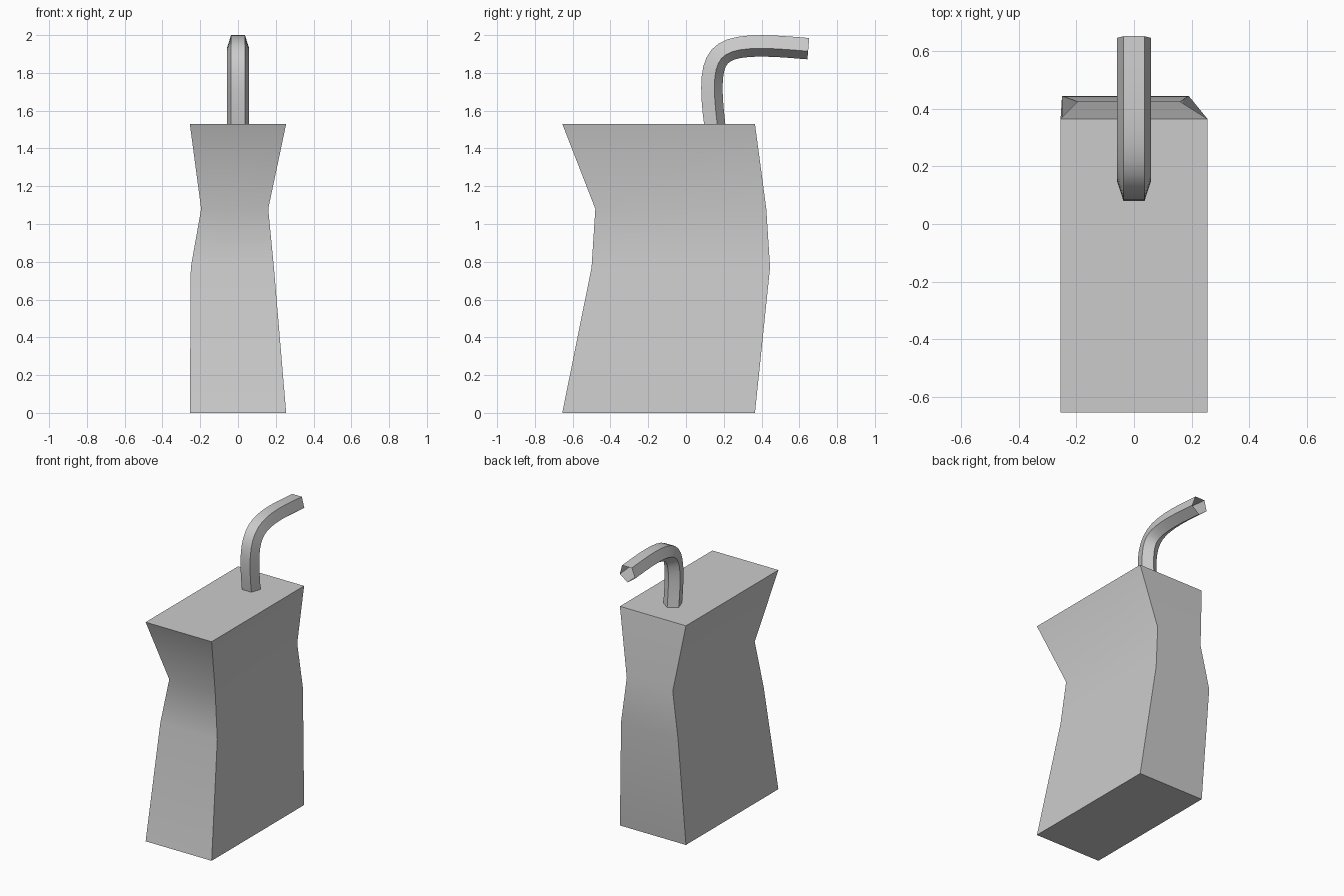
import bpy, bmesh, math
from mathutils import Vector
from mathutils.geometry import interpolate_bezier

if "Cube" in bpy.data.objects:
    bpy.data.objects.remove(bpy.data.objects["Cube"])


def loft(name, rings, cap):
    """Skin a list of closed rings; optionally cap both ends."""
    bm = bmesh.new()
    loops = [[bm.verts.new(p) for p in ring] for ring in rings]
    for a, b in zip(loops, loops[1:]):
        n = len(a)
        for i in range(n):
            j = (i + 1) % n
            bm.faces.new((a[i], a[j], b[j], b[i]))
    if cap:
        bm.faces.new(loops[0][::-1])
        bm.faces.new(loops[-1])
    mesh = bpy.data.meshes.new(name)
    bm.to_mesh(mesh)
    bm.free()
    obj = bpy.data.objects.new(name, mesh)
    bpy.context.collection.objects.link(obj)
    bpy.ops.object.select_all(action='DESELECT')
    obj.select_set(True)
    bpy.context.view_layer.objects.active = obj
    bpy.ops.object.shade_smooth_by_angle(angle=math.radians(35))
    return obj


# Squeezed carton: rectangular levels (z, x min, x max, y min, y max)
levels = [
    (0.00, -0.255, 0.255, -0.655, 0.365),
    (0.77, -0.25, 0.19, -0.50, 0.445),
    (1.08, -0.195, 0.16, -0.48, 0.425),
    (1.53, -0.255, 0.255, -0.655, 0.365),
]
loft("carton", [[(x0, y0, z), (x1, y0, z), (x1, y1, z), (x0, y1, z)]
                for z, x0, x1, y0, y1 in levels], cap=True)

# Straw centre line in the YZ plane: base, bend, spout
segments = [
    ((0.146, 1.53), (0.138, 1.59), (0.131, 1.66), (0.131, 1.72), 4),
    ((0.131, 1.72), (0.131, 1.90), (0.188, 1.949), (0.40, 1.949), 10),
    ((0.40, 1.949), (0.48, 1.949), (0.56, 1.941), (0.648, 1.934), 4),
]
path = []
for *pts, count in segments:
    pts = [Vector((0, y, z)) for y, z in pts]
    path += interpolate_bezier(*pts, count)[1 if path else 0:]

# Five-sided open tube, flat side on the outside of the bend
RADIUS = 0.0625
rings = []
for i, p in enumerate(path):
    t = (path[min(i + 1, len(path) - 1)] - path[max(i - 1, 0)]).normalized()
    outward = Vector((0, -t.z, t.y))
    ring = []
    for k in range(5):
        a = math.radians(36 + 72 * k)
        ring.append(p + RADIUS * (math.cos(a) * outward - math.sin(a) * Vector((1, 0, 0))))
    rings.append(ring)
# keep the base level with the carton top
for v in rings[0]:
    v.z = 1.53
straw = loft("straw", rings, cap=False)

# Make the tube faces point outward
bm = bmesh.new()
bm.from_mesh(straw.data)
f = min(bm.faces, key=lambda f: f.calc_center_median().z)
c = f.calc_center_median()
axis = Vector((0, 0.145, c.z))
if f.normal.dot(c - axis) < 0:
    bmesh.ops.reverse_faces(bm, faces=bm.faces[:])
    bm.to_mesh(straw.data)
bm.free()
